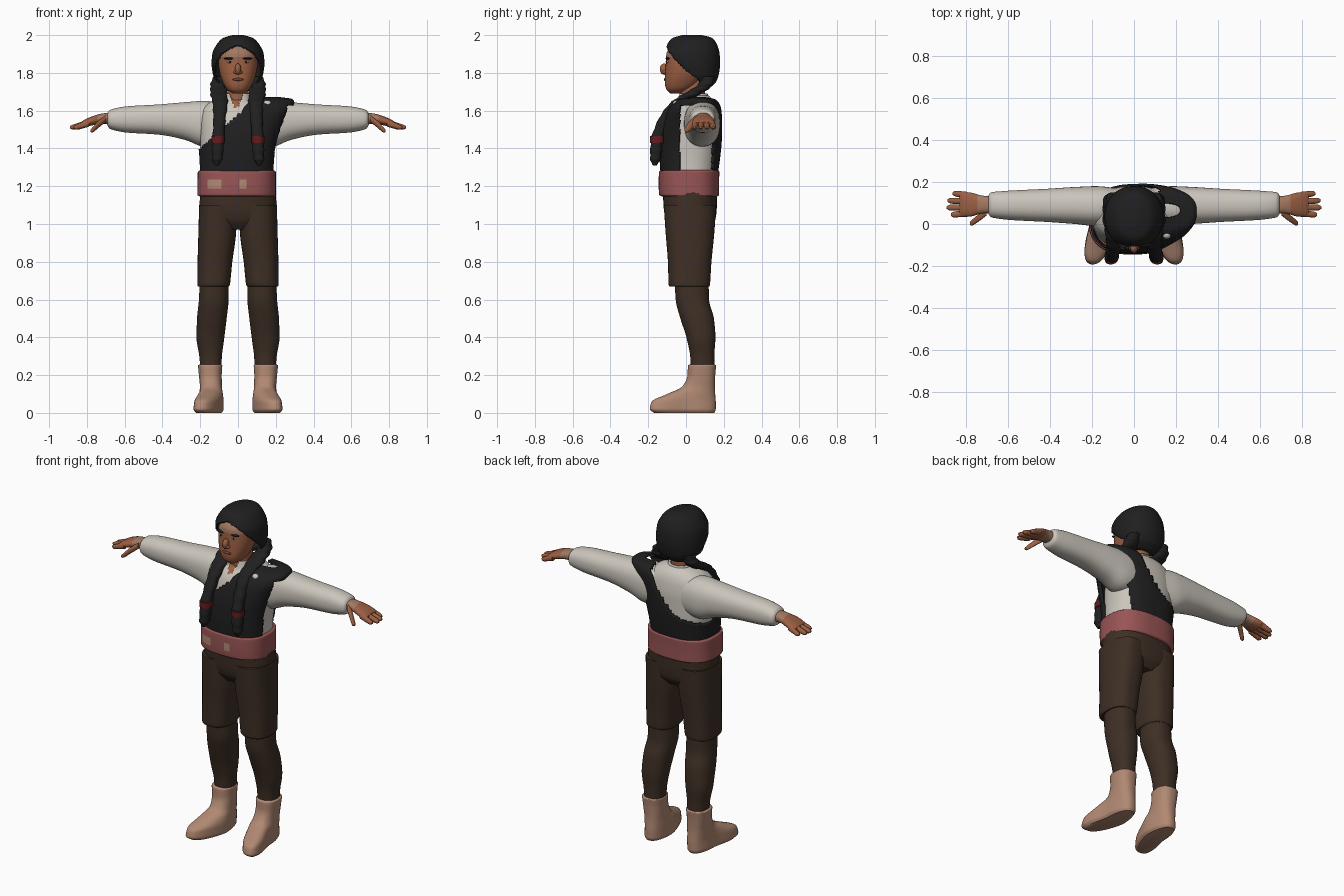
import bpy
import bmesh
from math import sin, cos, pi, radians
from mathutils import Matrix, Vector

if "Cube" in bpy.data.objects:
    bpy.data.objects.remove(bpy.data.objects["Cube"], do_unlink=True)

parts = []


def material(name, r, g, b):
    mat = bpy.data.materials.new(name)
    mat.use_nodes = True
    mat.diffuse_color = (r, g, b, 1)
    shader = mat.node_tree.nodes["Principled BSDF"]
    shader.inputs["Base Color"].default_value = (r, g, b, 1)
    shader.inputs["Roughness"].default_value = 0.8
    return mat


charcoal = material("charcoal", .014, .014, .015)
skin = material("brown skin", .33, .115, .055)
tan = material("light skin", .36, .19, .12)
cream = material("cream cloth", .6, .56, .5)
brown = material("dark brown cloth", .047, .028, .018)
leather = material("pale leather", .44, .25, .17)
rose = material("rose cloth", .32, .09, .09)
red = material("dark red", .12, .012, .014)
lip = material("lip brown", .2, .05, .03)


def finish(name, bm, mats, rule=None):
    """Turn a bmesh into an object; rule(centre) picks the material index."""
    bmesh.ops.recalc_face_normals(bm, faces=bm.faces)
    if rule:
        for f in bm.faces:
            f.material_index = int(rule(f.calc_center_median()))
    mesh = bpy.data.meshes.new(name)
    bm.to_mesh(mesh)
    bm.free()
    for m in mats:
        mesh.materials.append(m)
    obj = bpy.data.objects.new(name, mesh)
    bpy.context.collection.objects.link(obj)
    parts.append(obj)
    return obj


def blend(stations, sub):
    """Smooth in-between sections without overshoot."""
    step = [[q - p for p, q in zip(a, b)] for a, b in zip(stations, stations[1:])]
    slope = [step[0]]
    for a, b in zip(step, step[1:]):
        slope.append([2 * p * q / (p + q) if p * q > 0 else 0 for p, q in zip(a, b)])
    slope.append(step[-1])
    out = []
    for i, d in enumerate(step):
        for k in range(sub):
            t = k / sub
            h, g, e = t * t * (3 - 2 * t), t * (1 - t) ** 2, t * t * (t - 1)
            out.append([p + h * dp + g * m + e * w for p, dp, m, w
                        in zip(stations[i], d, slope[i], slope[i + 1])])
    return out + [stations[-1]]


def loft(name, stations, mats, along="z", side=1, power=2.3, segs=40, sub=5,
         bulge=0, rule=None, cut=None, shear=0):
    """Sections (position, min a, max a, min b, max b) along z (a=x, b=y) or x (a=y, b=z)."""
    bm = bmesh.new()
    rings = []
    for i, (t, a0, a1, b0, b1) in enumerate(blend(stations, sub)):
        swell = 1 + bulge * sin(i * pi / 2)
        ring = []
        for j in range(segs):
            ang = 2 * pi * (j + .5) / segs
            c, s = cos(ang), sin(ang)
            u = abs(c) ** (2 / power) * (1 if c > 0 else -1)
            v = abs(s) ** (2 / power) * (1 if s > 0 else -1)
            a = (a0 + a1) / 2 + u * swell * (a1 - a0) / 2
            b = (b0 + b1) / 2 + v * swell * (b1 - b0) / 2
            x, y, z = (a, b, t) if along == "z" else (t, a, b)
            x -= shear * min(0, y)
            ring.append(bm.verts.new((x * side, y, z)))
        rings.append(ring)
    for p, q in zip(rings, rings[1:]):
        for j in range(segs):
            k = (j + 1) % segs
            bm.faces.new((p[j], p[k], q[k], q[j]))
    bm.faces.new(rings[0])
    bm.faces.new(rings[-1])
    if cut:
        gone = [f for f in bm.faces if cut(f.calc_center_median())]
        bmesh.ops.delete(bm, geom=gone, context="FACES")
    obj = finish(name, bm, mats, rule)
    if cut:
        shell = obj.modifiers.new("thickness", "SOLIDIFY")
        shell.thickness = .012
    return obj


def blob(name, centre, size, mat):
    bm = bmesh.new()
    shape = Matrix.Translation(Vector(centre)) @ Matrix.Diagonal((*size, 1))
    bmesh.ops.create_uvsphere(bm, u_segments=20, v_segments=12, radius=1, matrix=shape)
    return finish(name, bm, [mat])


# Shirt body with a skin-coloured neck opening, collar and neck
loft("shirt_body", [(1.24, -.19, .185, -.12, .16), (1.32, -.19, .185, -.125, .17),
                    (1.42, -.2, .19, -.12, .18), (1.52, -.2, .195, -.105, .18),
                    (1.6, -.19, .19, -.08, .17), (1.65, -.14, .14, -.04, .15),
                    (1.68, -.075, .075, 0, .12)], [cream, skin], segs=96, sub=8,
     rule=lambda c: c.y < 0 and abs(c.x + .01) < (c.z - 1.595) * .4)
loft("neck", [(1.6, -.06, .06, -.035, .1), (1.76, -.055, .055, -.03, .1)], [skin])
loft("collar", [(1.62, -.09, .09, -.06, .13), (1.66, -.076, .076, -.045, .122),
                (1.69, -.068, .068, -.038, .115)], [cream], segs=64,
     cut=lambda c: abs(c.z - 1.655) > .034 or (c.y < 0 and abs(c.x + .01) < (c.z - 1.6) * .45))


# One-shouldered vest with an open armhole
def off_vest(c):
    if c.z < 1.271:
        return True
    if c.x > .1 and abs(c.y - .055) < .09 and c.z < 1.625:
        return True
    if c.y < .03:
        return c.z > 1.58 + .9 * c.x
    return c.z > 1.38 + .25 * (c.x + .2) + 4 * max(0, c.x + .1) ** 2


loft("vest", [(1.26, -.2, .19, -.135, .168), (1.36, -.205, .197, -.14, .182),
              (1.45, -.212, .215, -.137, .19), (1.54, -.212, .248, -.122, .192),
              (1.61, -.2, .285, -.095, .187), (1.645, -.15, .298, -.06, .172),
              (1.662, -.1, .285, -.03, .15), (1.672, .03, .22, .03, .1)],
     [charcoal], power=2.6, segs=120, sub=10, cut=off_vest)
blob("vest_flower", (.155, -.052, 1.635), (.022, .018, .02), cream)

# Sash with two worn patches
loft("sash", [(1.145, -.2, .19, -.125, .165), (1.155, -.215, .2, -.142, .175),
              (1.21, -.214, .2, -.145, .175), (1.275, -.213, .2, -.143, .177),
              (1.285, -.2, .19, -.13, .166)], [rose, leather], power=2.6, segs=96, sub=6,
     rule=lambda c: c.y < -.08 and abs(c.z - 1.215) < .022
     and (abs(c.x - .02) < .026 or abs(c.x + .125) < .035))

# Trouser seat
loft("trouser_seat", [(.97, -.1, .1, -.07, .12), (1.02, -.19, .19, -.105, .155),
                      (1.08, -.205, .205, -.118, .163), (1.17, -.2, .2, -.123, .166)],
     [brown], power=2.5)

for side, label in ((1, "left"), (-1, "right")):
    # Trouser leg, lower leg and boot
    loft(label + "_trouser_leg", [(.668, .05, .21, -.085, .122), (.678, .043, .215, -.092, .127),
                                  (.8, .03, .214, -.096, .135), (.95, .01, .21, -.108, .15),
                                  (1.1, .003, .206, -.118, .16)], [brown], side=side, power=2.5)
    loft(label + "_lower_leg", [(.24, .088, .2, .025, .15), (.3, .085, .205, .022, .15),
                                (.4, .072, .22, .002, .156), (.5, .06, .217, -.03, .148),
                                (.6, .05, .207, -.055, .122), (.7, .052, .203, -.06, .12)],
         [brown], side=side)
    loft(label + "_boot", [(0, .087, .2, -.17, .15), (.02, .076, .21, -.192, .158),
                           (.06, .076, .208, -.182, .158), (.1, .08, .205, -.1, .155),
                           (.14, .085, .202, -.02, .153), (.2, .086, .207, .008, .155),
                           (.25, .083, .212, .01, .16), (.256, .09, .205, .018, .153)],
         [leather], side=side, power=2.4, shear=.28)

    # Sleeve
    loft(label + "_sleeve", [(.08, 0, .17, 1.42, 1.64), (.18, -.01, .18, 1.41, 1.652),
                             (.28, 0, .176, 1.445, 1.645), (.42, .01, .167, 1.473, 1.633),
                             (.6, .02, .158, 1.485, 1.622), (.68, .033, .15, 1.505, 1.602),
                             (.69, .045, .138, 1.52, 1.59)], [cream], along="x", side=side)

    # Hand: palm, fingers and thumb
    loft(label + "_palm", [(.67, .05, .13, 1.525, 1.59), (.72, .05, .135, 1.53, 1.585),
                           (.78, .035, .15, 1.52, 1.567), (.82, .035, .152, 1.513, 1.548),
                           (.83, .045, .142, 1.52, 1.54)], [skin, tan], along="x", side=side,
         rule=lambda c: abs(c.x) < .745)
    for i, tip in enumerate((.87, .89, .886, .862)):
        root, end = .05 + .029 * i, .045 + .033 * i
        loft(f"{label}_finger_{i + 1}", [(.79, root - .016, root + .016, 1.515, 1.552),
                                         (tip - .015, end - .014, end + .014, 1.5, 1.526),
                                         (tip, end - .006, end + .006, 1.506, 1.518)],
             [skin], along="x", side=side, segs=14, sub=4)
    loft(label + "_thumb", [(.7, .04, .08, 1.54, 1.575), (.74, .01, .045, 1.508, 1.545),
                            (.77, -.008, .02, 1.484, 1.512), (.78, -.005, .01, 1.487, 1.5)],
         [skin], along="x", side=side, segs=14, sub=4)

    # Braid drawn forward over the shoulder, with its tie
    path = [(1.78, .1, .12, .03), (1.735, .107, .1, .04), (1.69, .1, .035, .047),
            (1.64, .095, -.045, .04), (1.56, .098, -.11, .033), (1.45, .105, -.153, .031),
            (1.35, .11, -.162, .029), (1.31, .112, -.165, .01)]
    loft(label + "_braid", [(z, x - r, x + r, y - r, y + r) for z, x, y, r in path],
         [charcoal], side=side, segs=20, sub=6, bulge=.07)
    loft(label + "_braid_tie", [(z, .072, .14, -.19, -.115) for z in (1.43, 1.465)],
         [red], side=side, segs=20, sub=2)

    # Eye and brow
    blob(label + "_eye", (side * .043, -.096, 1.857), (.016, .009, .006), cream)
    blob(label + "_pupil", (side * .043, -.102, 1.857), (.006, .006, .006), charcoal)
    blob(label + "_brow", (side * .047, -.097, 1.876), (.028, .011, .006), charcoal)

# Head with a lighter forehead
loft("head", [(1.692, -.03, .03, -.085, -.02), (1.715, -.06, .06, -.105, .03),
              (1.75, -.08, .08, -.112, .07), (1.8, -.097, .097, -.11, .1),
              (1.85, -.104, .104, -.107, .12), (1.9, -.1, .1, -.104, .12),
              (1.95, -.07, .07, -.07, .1)], [skin, tan], segs=64, sub=6,
     rule=lambda c: c.z > 1.886)
blob("nose", (0, -.116, 1.82), (.017, .023, .03), skin)
blob("nose_base", (0, -.114, 1.804), (.025, .016, .011), skin)
blob("lips", (0, -.107, 1.765), (.03, .011, .008), lip)

# Hair cap, open around the face with a centre peak
loft("hair", [(1.72, -.06, .06, .05, .125), (1.75, -.108, .108, 0, .158),
              (1.79, -.132, .132, -.06, .173), (1.85, -.14, .14, -.108, .181),
              (1.9, -.136, .136, -.116, .178), (1.95, -.113, .113, -.1, .164),
              (1.985, -.078, .078, -.07, .138), (2, -.03, .03, -.02, .085)],
     [charcoal], power=2.1, segs=96, sub=9,
     cut=lambda c: c.y < .07 and c.z < 1.94 - .38 * abs(c.x) - .85 * (c.y + .09))

# Smooth shading that keeps the hems sharp
bpy.ops.object.select_all(action="DESELECT")
for obj in parts:
    obj.select_set(True)
bpy.context.view_layer.objects.active = parts[0]
bpy.ops.object.shade_smooth_by_angle(angle=radians(50))
